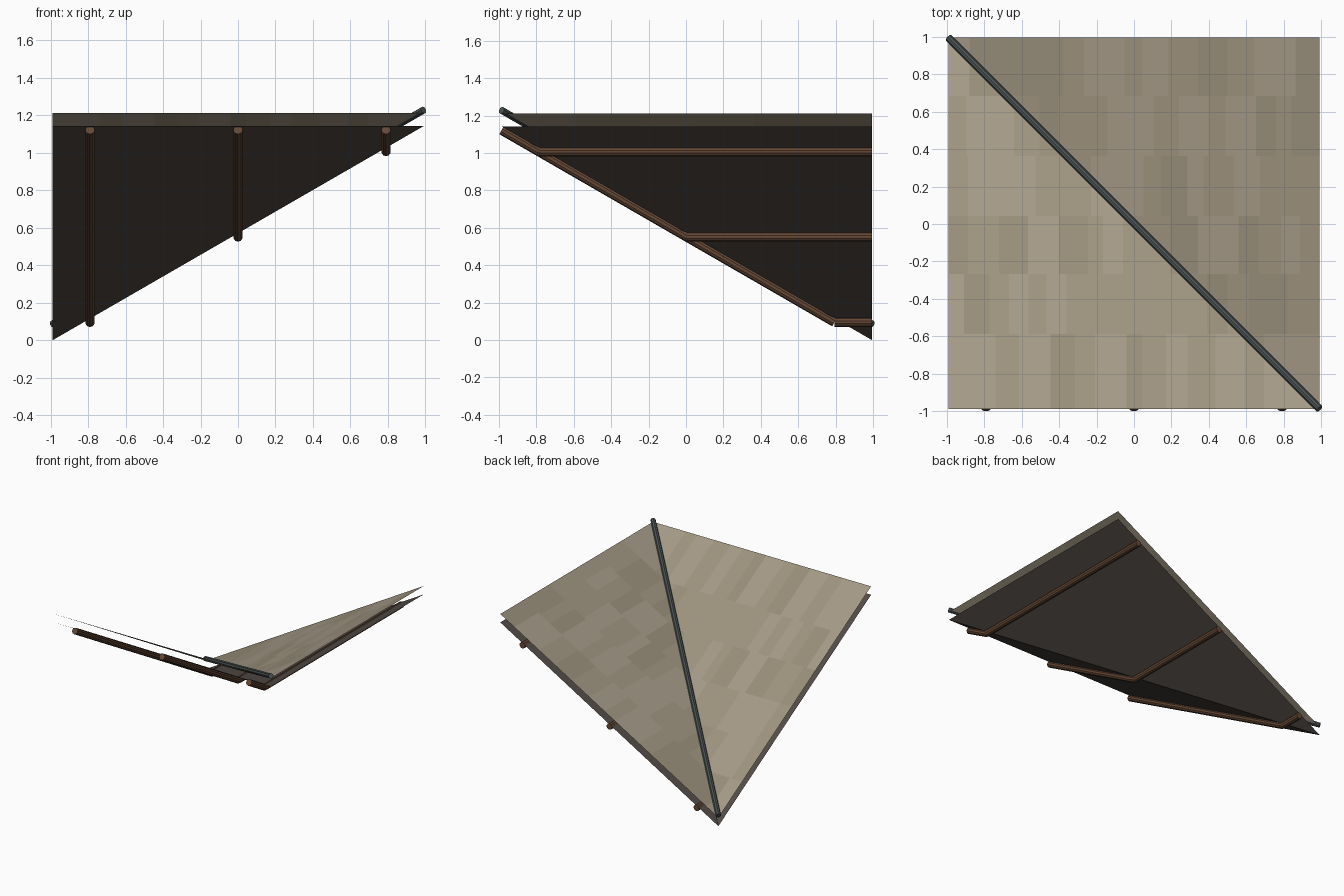
import bpy, bmesh, random
from mathutils import Vector

if "Cube" in bpy.data.objects:
    bpy.data.objects.remove(bpy.data.objects["Cube"])

random.seed(4)
R = 0.99            # half width of the square plan
CY = 0.004          # plan offset so the whole model is centred
SLOPE = 0.577       # 30 degree pitch
GAP = 0.069         # vertical spacing between deck and shingles


def material(name, rgb):
    m = bpy.data.materials.new(name)
    m.diffuse_color = (*rgb, 1)
    m.use_nodes = True
    m.node_tree.nodes["Principled BSDF"].inputs["Base Color"].default_value = m.diffuse_color
    return m


SHINGLE = [material("shingle_a", (0.34, 0.29, 0.21)),
           material("shingle_b", (0.37, 0.32, 0.24)),
           material("shingle_c", (0.31, 0.27, 0.19))]
DECK = material("deck_brown", (0.085, 0.07, 0.06))
WOOD = material("log_brown", (0.13, 0.065, 0.035))
METAL = material("valley_metal", (0.07, 0.085, 0.085))


def height(x, y):
    # two slopes rising away from the diagonal valley
    return SLOPE * (max(x, -y) + R)


def finish(name, bm, mats):
    me = bpy.data.meshes.new(name)
    bm.to_mesh(me)
    bm.free()
    ob = bpy.data.objects.new(name, me)
    bpy.context.collection.objects.link(ob)
    for m in mats:
        me.materials.append(m)
    return ob


def sheet(name, rows, lift, mats):
    # flat tiles in plan, split on the diagonal, then raised onto the slopes
    bm = bmesh.new()
    for y0, y1, xs in rows:
        for x0, x1 in zip(xs, xs[1:]):
            f = bm.faces.new([bm.verts.new((x, y, 0)) for x, y in
                              ((x0, y0), (x1, y0), (x1, y1), (x0, y1))])
            f.material_index = random.randrange(len(mats))
    bmesh.ops.bisect_plane(bm, geom=bm.verts[:] + bm.edges[:] + bm.faces[:],
                           plane_co=(0, 0, 0), plane_no=(1, 1, 0))
    for v in bm.verts:
        v.co.z = height(v.co.x, v.co.y) + lift
        v.co.y += CY
    bmesh.ops.remove_doubles(bm, verts=bm.verts, dist=1e-5)
    return finish(name, bm, mats)


def log(name, a, b, r, mat, sides=10):
    a, b = Vector(a), Vector(b)
    d = b - a
    bpy.ops.mesh.primitive_cylinder_add(vertices=sides, radius=r, depth=d.length,
                                        location=(a + b) / 2 + Vector((0, CY, 0)))
    ob = bpy.context.object
    ob.name = name
    ob.rotation_euler = d.to_track_quat('Z', 'Y').to_euler()
    ob.data.materials.append(mat)
    bpy.ops.object.shade_smooth_by_angle()
    return ob


# lower deck
sheet("roof_deck", [(-R, R, [-R, R])], 0, [DECK])

# shingle layer in staggered courses
ys = [-R, -0.59, -0.27, 0.04, 0.36, 0.68, R]
rows = []
for y0, y1 in zip(ys, ys[1:]):
    xs = [-R]
    while xs[-1] < R - 0.2:
        xs.append(xs[-1] + random.uniform(0.08, 0.17))
    rows.append((y0, y1, xs + [R]))
sheet("roof_shingles", rows, GAP, SHINGLE)

# supporting logs: sloping part to the valley, then level part
for i, x in enumerate((-0.79, 0, 0.79)):
    drop = 0.02
    bend = (x, -x, height(x, -x) - drop)
    log(f"sloping_log_{i}", (x, -R, height(x, -R) - drop), bend, 0.025, WOOD)
    log(f"level_log_{i}", bend, (x, R, bend[2]), 0.025, WOOD)

# rod along the valley
log("valley_rod", (-R, R, GAP + 0.017), (R, -R, 2 * R * SLOPE + GAP + 0.017), 0.02, METAL, 8)
